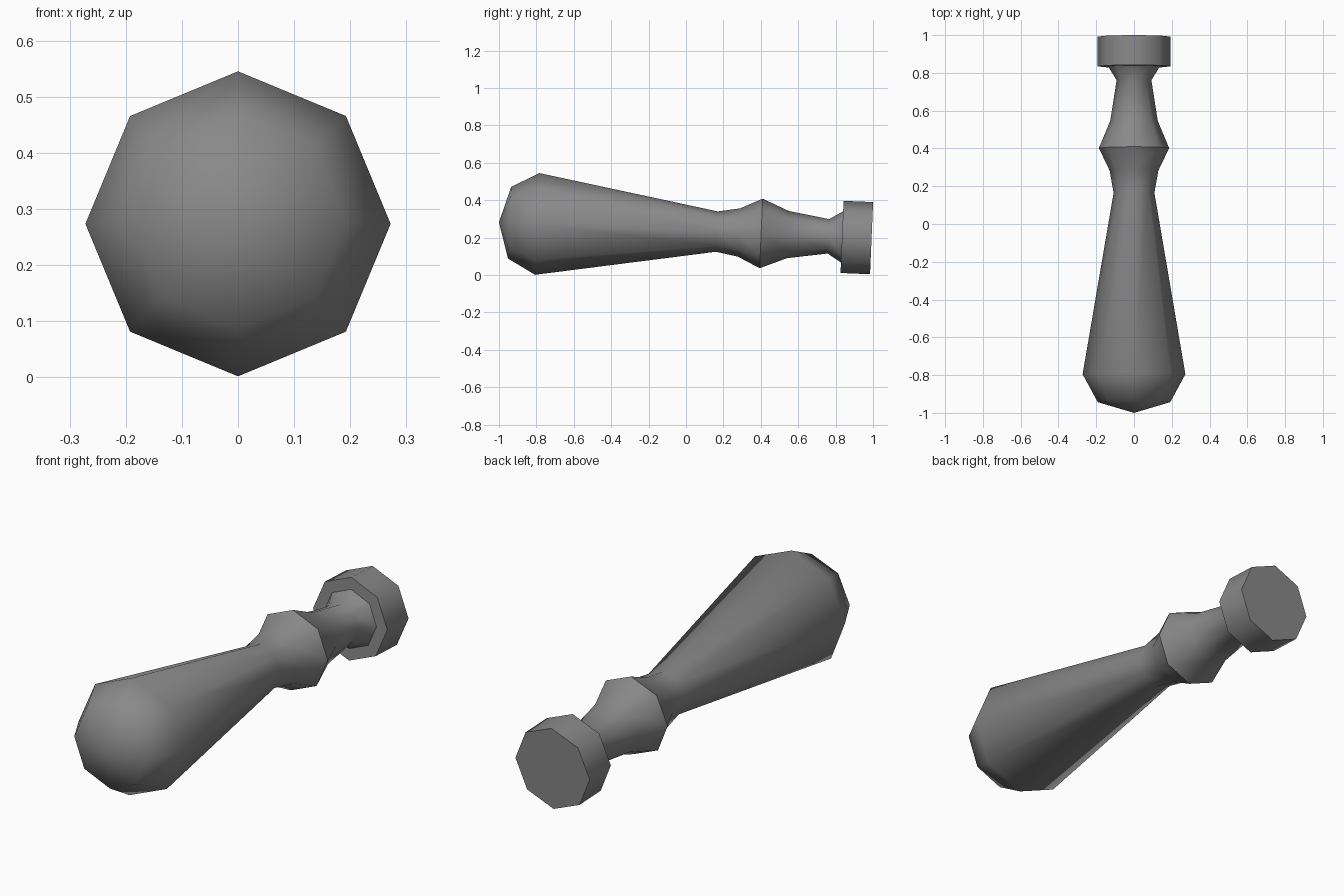
import bpy
import bmesh
from math import cos, sin, tau, pi
from mathutils import Matrix

default_cube = bpy.data.objects.get("Cube")
if default_cube:
    bpy.data.objects.remove(default_cube)

SIDES = 8
TILT = 0.0425  # the shaft slopes down slightly towards the back

# The turning axis runs from the rounded tip at the front to the foot at the back
AXIS = Matrix.Translation((0, -1, 0.282)) @ Matrix.Rotation(-pi / 2 - TILT, 4, "X")

grey = bpy.data.materials.new("plain grey")
grey.use_nodes = True
colour = (0.25, 0.25, 0.25, 1)
grey.diffuse_color = colour
grey.node_tree.nodes["Principled BSDF"].inputs["Base Color"].default_value = colour


def turn(name, profile, caps=False):
    """Turn (distance along axis, radius) points into an eight-sided part."""
    bm = bmesh.new()
    rings = []
    for dist, radius in profile:
        if radius == 0:
            rings.append([bm.verts.new((0, 0, dist))] * SIDES)
        else:
            rings.append([bm.verts.new((radius * cos(tau * i / SIDES),
                                        radius * sin(tau * i / SIDES), dist))
                          for i in range(SIDES)])
    for a, b in zip(rings, rings[1:]):
        for i in range(SIDES):
            j = (i + 1) % SIDES
            corners = list(dict.fromkeys((a[i], a[j], b[j], b[i])))
            bm.faces.new(corners).smooth = True
    if caps:
        for ring, order in ((rings[0], -1), (rings[-1], 1)):
            face = bm.faces.new(ring[::order])
            for edge in face.edges:
                edge.smooth = False
    bm.transform(AXIS)
    mesh = bpy.data.meshes.new(name)
    bm.to_mesh(mesh)
    bm.free()
    mesh.materials.append(grey)
    obj = bpy.data.objects.new(name, mesh)
    bpy.context.collection.objects.link(obj)
    return obj


# Rounded head tapering to the neck, then flaring to the collar
turn("head_and_shaft", [(0, 0), (0.057, 0.192), (0.205, 0.272),
                        (1.166, 0.108), (1.284, 0.129), (1.403, 0.186)])

# Grip behind the collar, flaring out where it meets the foot
turn("grip", [(1.403, 0.186), (1.547, 0.126), (1.763, 0.092), (1.836, 0.137)])

# Flat disc at the back end
turn("foot", [(1.836, 0.193), (1.994, 0.193)], caps=True)
